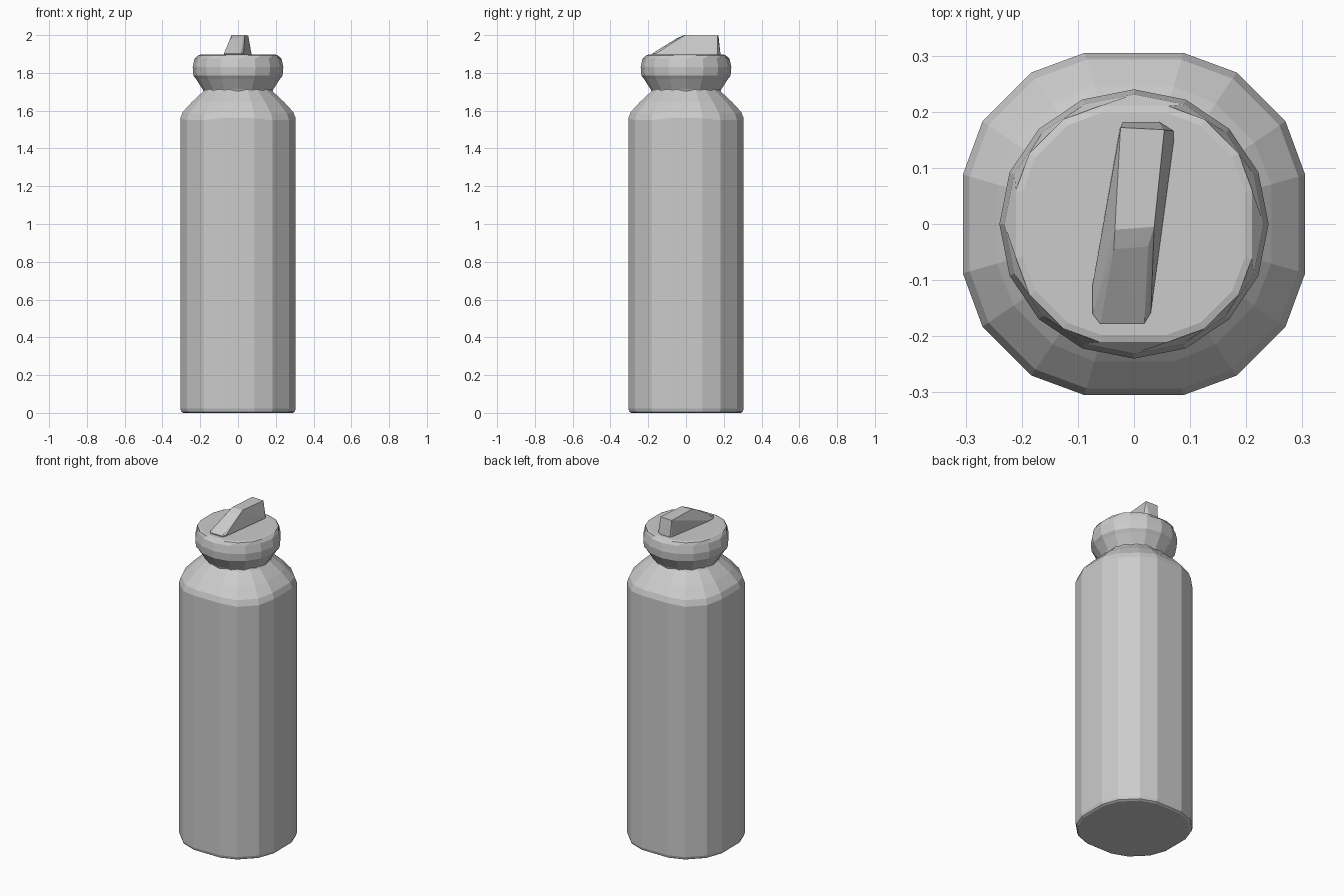
import bpy, bmesh
from math import sin, cos, pi, hypot, atan2

old = bpy.data.objects.get("Cube")
if old:
    bpy.data.objects.remove(old, do_unlink=True)

grey = bpy.data.materials.new("plain grey")
grey.use_nodes = True
grey.diffuse_color = (0.6, 0.6, 0.6, 1)
shader = grey.node_tree.nodes["Principled BSDF"]
shader.inputs["Base Color"].default_value = grey.diffuse_color
shader.inputs["Roughness"].default_value = 0.7


def finish(name, bm):
    bmesh.ops.recalc_face_normals(bm, faces=bm.faces[:])
    mesh = bpy.data.meshes.new(name)
    bm.to_mesh(mesh)
    bm.free()
    mesh.materials.append(grey)
    ob = bpy.data.objects.new(name, mesh)
    bpy.context.collection.objects.link(ob)
    return ob


def loft(name, rings):
    """Skin a stack of equal-length rings and cap both ends."""
    bm = bmesh.new()
    loops = [[bm.verts.new(p) for p in ring] for ring in rings]
    sides = []
    for a, b in zip(loops, loops[1:]):
        for i in range(len(a)):
            j = (i + 1) % len(a)
            sides.append(bm.faces.new((a[i], a[j], b[j], b[i])))
    bm.faces.new(loops[0][::-1])
    bm.faces.new(loops[-1])
    bent = [f for f in sides
            if max(abs((v.co - f.verts[0].co).dot(f.normal)) for v in f.verts) > 1e-4]
    bm.normal_update()
    bmesh.ops.triangulate(bm, faces=bent, quad_method='SHORT_EDGE')
    return finish(name, bm)


# Rounded-square outline with sixteen corners
corner = [(0.305, 0.088), (0.27, 0.183), (0.183, 0.27), (0.088, 0.305)]
outline = []
for k in range(4):
    for x, y in corner:
        for _ in range(k):
            x, y = -y, x
        outline.append((x, y))


def square_ring(scale, z, drop=0.0):
    """Outline ring; far corners can sit lower, as where a cone meets a prism."""
    return [(x * scale, y * scale, z - drop * (hypot(x, y) - 0.305)) for x, y in outline]


def round_ring(radius, z, blend=0.0):
    """Circle at the outline's own angles, blended towards the outline."""
    ring = []
    for x, y in outline:
        r = radius + (hypot(x, y) - 0.318) * blend
        a = atan2(y, x)
        ring.append((r * cos(a), r * sin(a), z))
    return ring


def axis_ring(radius, z):
    """Regular circle with corners on the axes."""
    return [(radius * cos(i * pi / 8), radius * sin(i * pi / 8), z) for i in range(16)]


# Bottle body with bevelled foot and sloping shoulder
loft("bottle_body", [
    square_ring(0.95, 0.0),
    square_ring(0.985, 0.006),
    square_ring(1.0, 0.022),
    square_ring(1.0, 1.575, 1.2),
    square_ring(0.96, 1.605, 1.0),
    round_ring(0.255, 1.645, 0.5),
    round_ring(0.19, 1.703),
    round_ring(0.183, 1.715),
])

# Flared cap
loft("cap", [
    axis_ring(0.182, 1.70),
    axis_ring(0.188, 1.715),
    axis_ring(0.222, 1.767),
    axis_ring(0.236, 1.785),
    axis_ring(0.24, 1.83),
    axis_ring(0.231, 1.875),
    square_ring(0.69, 1.893),
    square_ring(0.65, 1.897),
])

# Tilted grip fin on the cap: wide foot, narrow ridge, sloping front
foot = [(-0.074, -0.11), (-0.074, -0.16), (-0.06, -0.178), (0.018, -0.178),
        (0.03, -0.158), (0.071, 0.15), (0.07, 0.166), (0.045, 0.182),
        (-0.02, 0.182), (-0.026, 0.17)]
ridge = [(-0.036, -0.045, 1.985), (0.025, -0.04, 1.985), (-0.034, -0.01, 2.0),
         (0.036, -0.005, 2.0), (-0.024, 0.172, 1.997), (0.054, 0.168, 1.997)]
bm = bmesh.new()
for p in [(x, y, 1.89) for x, y in foot] + [(x, y, 1.903) for x, y in foot] + ridge:
    bm.verts.new(p)
hull = bmesh.ops.convex_hull(bm, input=bm.verts[:])
bmesh.ops.delete(bm, geom=[v for v in hull["geom_interior"] + hull["geom_unused"]
                           if isinstance(v, bmesh.types.BMVert)], context='VERTS')
finish("cap_grip", bm)
